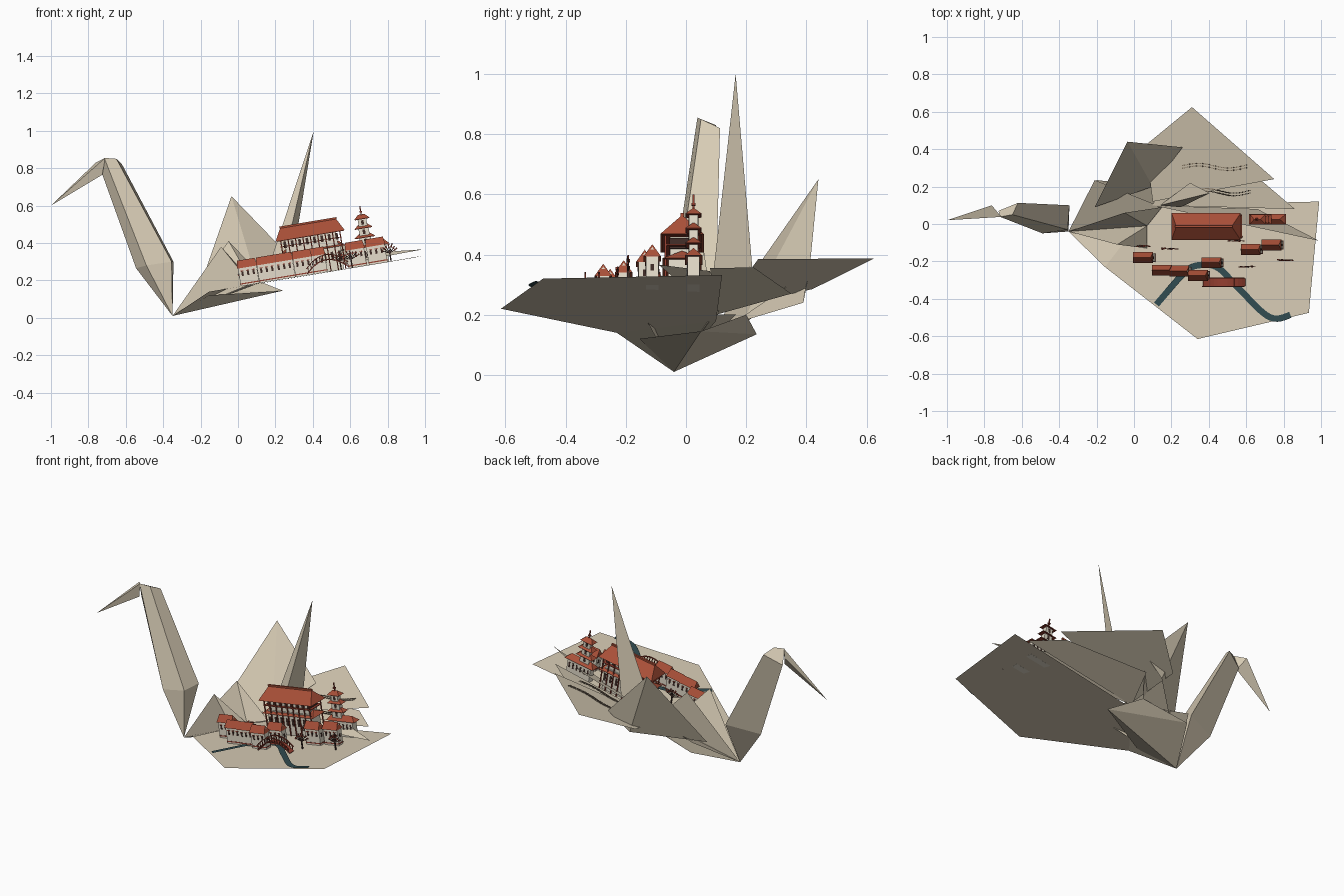
import bpy, bmesh, math, random
from mathutils import Matrix, Vector

cube = bpy.data.objects.get("Cube")
if cube:
    bpy.data.objects.remove(cube)
random.seed(4)


def material(name, *rgb):
    m = bpy.data.materials.new(name)
    m.use_nodes = True
    m.diffuse_color = (*rgb, 1)
    m.node_tree.nodes["Principled BSDF"].inputs["Base Color"].default_value = (*rgb, 1)
    return m


PAPER = material("beige paper", .68, .60, .46)
ROOF = material("roof red", .40, .08, .04)
TIMBER = material("timber red", .30, .05, .03)
WALL = material("cream wall", .78, .72, .60)
DARK = material("dark wood", .05, .025, .02)
RIVER = material("river teal", .03, .07, .08)
PEBBLE = material("pebble brown", .22, .17, .12)

# Village stands on the sloping deck, so it is built in a tilted frame
TILT = Matrix.Translation((0, 0, .166)) @ Matrix.Rotation(-math.atan(.166), 4, 'Y')


def finish(name, bm, mat, matrix=None):
    if matrix:
        bm.transform(matrix)
    me = bpy.data.meshes.new(name)
    bm.to_mesh(me)
    bm.free()
    me.materials.append(mat)
    ob = bpy.data.objects.new(name, me)
    bpy.context.collection.objects.link(ob)
    return ob


def sheet(name, *polys, up=True):
    """Folded paper made of flat facets."""
    bm = bmesh.new()
    for poly in polys:
        f = bm.faces.new([bm.verts.new(p) for p in poly])
        f.normal_update()
        if (f.normal.z > 0) != up:
            f.normal_flip()
    return finish(name, bm, PAPER)


def box(bm, c, s, rot=0):
    m = Matrix.Translation(c) @ Matrix.Rotation(rot, 4, 'Y') @ Matrix.Diagonal((*s, 1))
    bmesh.ops.create_cube(bm, size=1, matrix=m)


def roof(bm, c, lx, ly, h, ridge):
    """Roof with a ridge along x; a short ridge gives hips."""
    x, y, z = c
    pts = [(x + i * lx / 2, y + j * ly / 2, z) for i, j in ((-1, -1), (1, -1), (1, 1), (-1, 1))]
    pts += [(x - ridge / 2, y, z + h), (x + ridge / 2, y, z + h)]
    v = [bm.verts.new(p) for p in pts]
    for f in ((3, 2, 1, 0), (0, 1, 5, 4), (2, 3, 4, 5), (1, 2, 5), (3, 0, 4)):
        bm.faces.new([v[i] for i in f])


# Paper deck and layered wings
base = (-.35, -.04, .01)
heart = (.1, .1, .18)
deck_front = (-.155, -.23, .14)
sheet("deck", (deck_front, (.34, -.615, .22), (.935, -.475, .32), (.99, .12, .332), heart),
      (base, deck_front, heart))
sheet("deck_upper_layer", ((.1, .1, .2), (.99, -.09, .366), (.66, .08, .345)))
sheet("back_wing", ((.1, .12, .22), (.75, .24, .385), (.31, .625, .387), (.06, .42, .285)))
sheet("back_wing_lower_layer", ((.1, .1, .2), (.86, .08, .355), (.69, .225, .357), (.2, .35, .27)))

# Folded up wing and body tents
peak = (-.035, .44, .65)
wing_side, wing_root, wing_low = (.26, .41, .345), (-.21, .09, .15), (.12, .39, .24)
sheet("raised_wing", (peak, wing_side, wing_low), (peak, wing_low, wing_root),
      (peak, wing_side, (.1, .2, .2)), (peak, (.1, .2, .2), wing_root))
crest_a, crest_b, fold, tail_root = (-.09, -.11, .38), (-.05, .06, .41), (.07, -.01, .2), (.15, .09, .2)
sheet("body_folds", (base, crest_a, (.07, -.13, .18)), (base, crest_a, fold), (crest_a, fold, (.07, -.13, .18)),
      (base, crest_b, fold), (base, crest_b, tail_root), (crest_b, fold, tail_root),
      (base, (-.21, .235, .2), tail_root))
belly = (.24, .05, .145)
sheet("belly", (base, (-.155, -.155, .12), belly), (base, belly, (-.2, .235, .135)),
      (belly, (-.2, .235, .135), (.1, .2, .2)), up=False)

# Tail spike
bm = bmesh.new()
tip = bm.verts.new((.405, .165, 1))
foot = [bm.verts.new(p) for p in ((.14, .1, .2), (.25, .09, .33), (.3, .22, .36))]
for i in range(3):
    bm.faces.new((tip, foot[i], foot[(i + 1) % 3]))
bmesh.ops.recalc_face_normals(bm, faces=bm.faces)
finish("tail_spike", bm, PAPER)

# Neck: a folded four sided strip pinched at the base
bm = bmesh.new()
upper = [(-.715, .038, .855), (-.65, .05, .85), (-.62, .113, .82), (-.725, .07, .765)]
lower = [(-.49, -.05, .28), (-.355, -.03, .30), (-.345, .1, .3), (-.545, .03, .265)]
u, w = [[bm.verts.new(p) for p in ring] for ring in (upper, lower)]
b = bm.verts.new(base)
for i in range(4):
    j = (i + 1) % 4
    bm.faces.new((u[i], u[j], w[j], w[i]))
    bm.faces.new((w[i], w[j], b))
bm.faces.new(u)
bmesh.ops.recalc_face_normals(bm, faces=bm.faces)
finish("neck", bm, PAPER)

# Head and beak
bm = bmesh.new()
t, a, h, c = [bm.verts.new(p) for p in ((-1, .02, .6), (-.71, .038, .855), (-.76, .1, .83), (-.725, .05, .765))]
for f in ((t, a, h), (t, h, c), (t, c, a), (a, c, h)):
    bm.faces.new(f)
bmesh.ops.recalc_face_normals(bm, faces=bm.faces)
finish("beak", bm, PAPER)

# Shared meshes for the village parts
walls, roofs, timber, dark = [bmesh.new() for _ in range(4)]

# Small houses: world x and y of the roof centre
houses = [(.045, -.18), (.145, -.247), (.238, -.252), (.338, -.275), (.41, -.207), (.62, -.137), (.73, -.112)]
for hx, y in houses:
    x = hx * 1.014 + .02
    box(walls, (x, y, .05), (.1, .042, .1))
    roof(walls, (x, y, .1), .1, .042, .028, .1)
    roof(roofs, (x, y, .096), .108, .058, .042, .094)
    box(timber, (x, y, .012), (.104, .046, .006))
    for i in (-.03, .0, .03):
        box(dark, (x + i, y, .065), (.011, .046, .024))
        box(timber, (x + i, y, .08), (.016, .048, .004))
    box(dark, (x, y, .06), (.104, .012, .022))

# Great hall: two storeys, balcony and hipped roofs
x, y = .425, -.013
box(walls, (x, y, .07), (.30, .09, .14))
box(walls, (x, y, .175), (.28, .08, .09))
roof(roofs, (x, y, .125), .36, .13, .03, .29)
roof(roofs, (x, y, .205), .375, .145, .07, .30)
box(timber, (x, y, .207), (.36, .13, .008))
box(roofs, (x, y, .276), (.31, .012, .01))
box(timber, (x, y, .172), (.33, .115, .004))
for i in range(9):
    px = x - .16 + i * .04
    for side in (-1, 1):
        box(timber, (px, y + side * .055, .105), (.006, .006, .21))
    if i < 8:
        box(dark, (px + .02, y, .18), (.014, .084, .035))
        box(dark, (px + .02, y, .08), (.014, .094, .045))

# Pagoda: wide hall with a stack of shrinking tiers and a finial
x, y = .725, .025
box(walls, (x + .015, y, .05), (.16, .04, .1))
roof(roofs, (x + .015, y, .095), .2, .058, .03, .14)
for i in range(6):
    box(dark, (x - .05 + i * .026, y, .06), (.01, .043, .035))
for z, s in ((.15, .115), (.2, .1), (.25, .085)):
    box(walls, (x - .012, y, z - .018), (s * .55, .03, .045))
    box(dark, (x - .012, y, z - .02), (.014, .033, .024))
    roof(roofs, (x - .012, y, z), s, .054, .024, s * .4)
    box(timber, (x - .012, y, z), (s * .9, .048, .005))
box(timber, (x - .012, y, .295), (.006, .006, .05))
box(timber, (x - .012, y, .288), (.014, .014, .008))

# Arched bridge over the river with railings
for i in range(13):
    k = i / 6 - 1
    px, z = .49 + k * .105, .015 + .05 * (1 - k * k)
    slope = math.atan(.95 * k)
    box(timber, (px, -.312, z), (.023, .04, .006), slope)
    for side in (-.335, -.289):
        box(timber, (px, side, z + .013), (.004, .004, .028))
        box(timber, (px, side, z + .027), (.023, .006, .005), slope)

# Flat spreading trees
for tx, y in ((.05, -.118), (.2, -.132), (.62, -.228), (.83, -.192), (.56, -.09)):
    box(dark, (tx, y, .03), (.007, .007, .06))
    for i in range(7):
        a = math.radians(-66 + i * 22)
        r = .045
        box(dark, (tx + math.sin(a) * r / 2, y, .045 + math.cos(a) * r / 2), (.004, .004, r), a)
        for k in range(2):
            d = r * random.uniform(.7, 1.1)
            box(timber, (tx + math.sin(a) * d, y + random.uniform(-.004, .004), .045 + math.cos(a) * d),
                (.01, .005, .007), a)

for name, bm, mat in (("village_walls", walls, WALL), ("village_roofs", roofs, ROOF),
                      ("village_timber", timber, TIMBER), ("windows_and_trees", dark, DARK)):
    finish(name, bm, mat, TILT)


# Winding river laid on the deck
def smooth(points, n=8):
    p = [Vector(q) for q in points]
    p = [2 * p[0] - p[1]] + p + [2 * p[-1] - p[-2]]
    for a, b, c, d in zip(p, p[1:], p[2:], p[3:]):
        for i in range(n):
            t = i / n
            yield .5 * (2 * b + (c - a) * t + (2 * a - 5 * b + 4 * c - d) * t * t
                        + (3 * b - a - 3 * c + d) * t ** 3)


bm = bmesh.new()
path = list(smooth([(.12, -.43), (.27, -.26), (.35, -.22), (.45, -.235), (.565, -.35), (.73, -.5), (.87, -.475)]))
previous = None
for p, q in zip(path, path[1:]):
    n = (q - p).normalized().orthogonal() * .017
    pair = [bm.verts.new((v.x, v.y, .172 + .166 * v.x)) for v in (p - n, p + n)]
    if previous:
        bm.faces.new((previous[0], previous[1], pair[1], pair[0]))
    previous = pair
bmesh.ops.recalc_face_normals(bm, faces=bm.faces)
finish("river", bm, RIVER)

# Broken pebble paths on the back wing
bm = bmesh.new()
for x0, x1, y0 in ((.26, .6, .305), (.31, .62, .17)):
    for i in range(40):
        x = x0 + (x1 - x0) * i / 39
        for row in (-.007, .007):
            y = y0 + row + .012 * math.sin(i / 6)
            box(bm, (x, y, .223 + .209 * (x - .1) + .244 * (y - .12)), (.006, .006, .003), -.2)
finish("pebble_paths", bm, PEBBLE)
